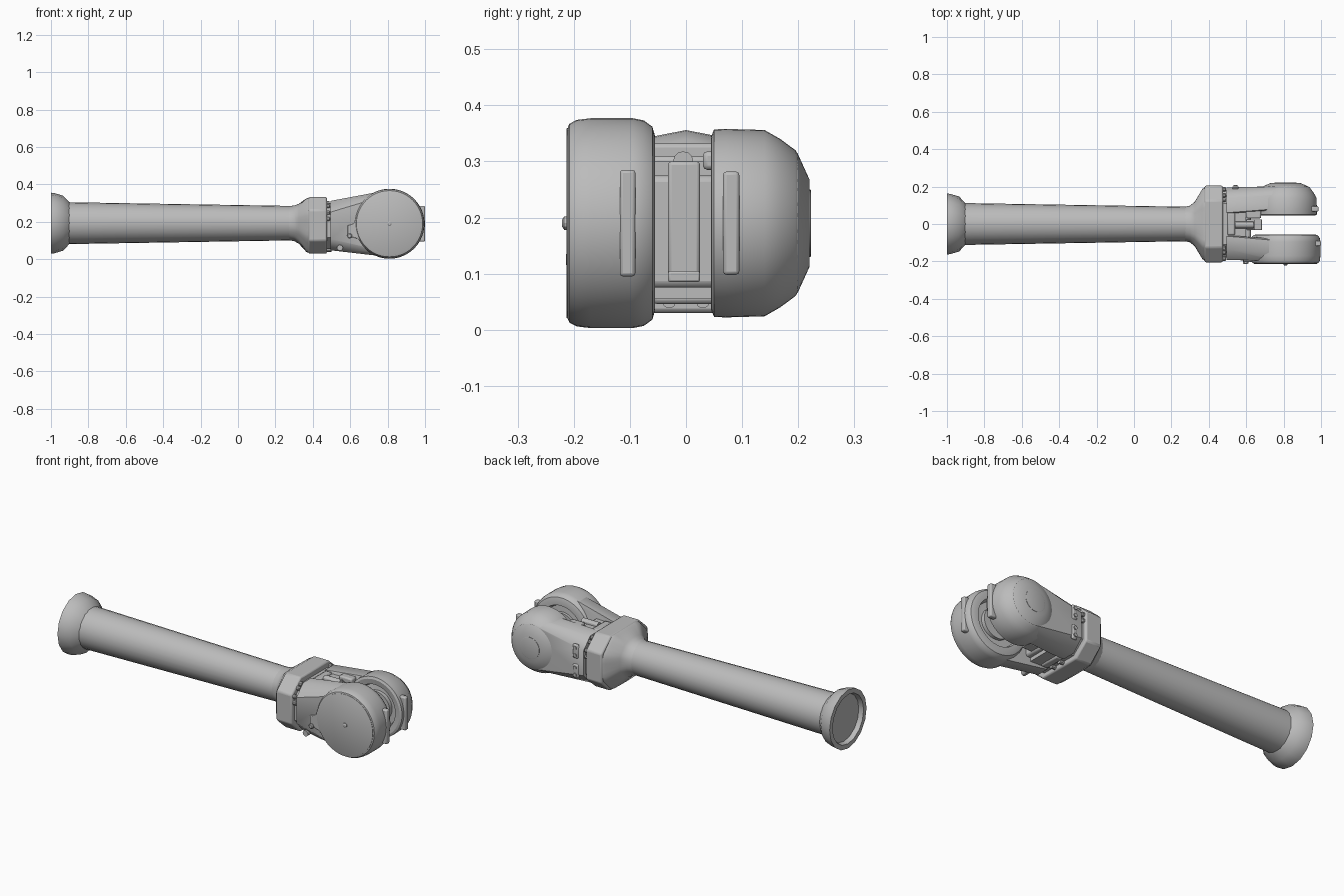
import bpy, bmesh, math
from mathutils import Vector, Matrix

if "Cube" in bpy.data.objects:
    bpy.data.objects.remove(bpy.data.objects["Cube"])

grey = bpy.data.materials.new("plain_grey")
grey.use_nodes = True
grey.diffuse_color = (0.5, 0.5, 0.5, 1)
grey.node_tree.nodes["Principled BSDF"].inputs["Base Color"].default_value = (0.5, 0.5, 0.5, 1)

ZC = 0.193            # height of the tube axis
PIVOT = (0.81, 0.19)  # x, z of the fork axis


def finish(name, bm, angle=30, bevel=0):
    bmesh.ops.remove_doubles(bm, verts=bm.verts, dist=0.0002)
    bmesh.ops.recalc_face_normals(bm, faces=bm.faces)
    mesh = bpy.data.meshes.new(name)
    bm.to_mesh(mesh)
    bm.free()
    mesh.materials.append(grey)
    ob = bpy.data.objects.new(name, mesh)
    bpy.context.collection.objects.link(ob)
    if bevel:
        mod = ob.modifiers.new("soft_edges", 'BEVEL')
        mod.width, mod.segments, mod.limit_method = bevel, 2, 'ANGLE'
    bpy.ops.object.select_all(action='DESELECT')
    ob.select_set(True)
    bpy.context.view_layer.objects.active = ob
    bpy.ops.object.shade_smooth_by_angle(angle=math.radians(angle))
    return ob


def loft(bm, rings):
    """Skin a list of point rings and cap both ends."""
    loops = [[bm.verts.new(p) for p in ring] for ring in rings]
    for a, b in zip(loops, loops[1:]):
        for i in range(len(a)):
            j = (i + 1) % len(a)
            bm.faces.new((a[i], a[j], b[j], b[i]))
    bm.faces.new(loops[0])
    bm.faces.new(loops[-1])


def circle(axis, centre, r, n):
    pts = []
    for k in range(n):
        a = math.tau * k / n
        u, v = r * math.cos(a), r * math.sin(a)
        offset = Vector((0, u, v)) if axis == 'X' else Vector((u, 0, v))
        pts.append(Vector(centre) + offset)
    return pts


def lathe(name, axis, centre, profile, n=32, angle=30):
    """profile is a list of (radius, position along the axis)."""
    bm = bmesh.new()
    step = Vector((1, 0, 0)) if axis == 'X' else Vector((0, 1, 0))
    loft(bm, [circle(axis, Vector(centre) + step * t, r, n) for r, t in profile])
    return finish(name, bm, angle)


def box(name, lo, hi, bevel=0.0):
    bm = bmesh.new()
    lo, hi = Vector(lo), Vector(hi)
    bmesh.ops.create_cube(bm, size=1, matrix=Matrix.Translation((lo + hi) / 2)
                          @ Matrix.Diagonal((*(hi - lo), 1)))
    return finish(name, bm, 35, bevel)


def octagon(x, hy, z0, z1, cy, cz):
    """Rectangle across the tube with cut corners."""
    return [Vector((x, y, z)) for y, z in (
        (hy, z0 + cz), (hy, z1 - cz), (hy - cy, z1), (cy - hy, z1),
        (-hy, z1 - cz), (-hy, z0 + cz), (cy - hy, z0), (hy - cy, z0))]


# Tube with its flared, hollow end
lathe("end_flare", 'X', (0, 0, ZC), [
    (0.13, -0.975), (0.137, -1), (0.163, -1), (0.161, -0.982),
    (0.147, -0.935), (0.112, -0.902), (0.1, -0.89)], 16, 35)
lathe("tube", 'X', (0, 0, ZC), [(0.112, -0.91), (0.111, -0.85), (0.092, 0.29), (0.09, 0.33)], 24)

# Neck that blends from the round tube to the cut-corner shoulder
def neck_ring(x, blend, n=48):
    ring = []
    for k in range(n):
        a = math.tau * k / n
        c, s = abs(math.cos(a)), abs(math.sin(a))
        r = min(0.2 / max(c, 1e-5), 0.15 / max(s, 1e-5), 0.27 / (c + s))
        r = 0.091 * (1 - blend) + r * blend
        z = ZC * (1 - blend) + 0.181 * blend
        ring.append(Vector((x, r * math.cos(a), z + r * math.sin(a))))
    return ring

bm = bmesh.new()
loft(bm, [neck_ring(x, b) for x, b in
          ((0.27, 0), (0.3, 0.07), (0.325, 0.26), (0.365, 0.88), (0.385, 1))])
finish("neck", bm, 40)

# Shoulder flange and the clamped body behind the fork
bm = bmesh.new()
loft(bm, [octagon(x, 0.205, 0.03, 0.333, 0.08, 0.07) for x in (0.378, 0.475)])
finish("shoulder_flange", bm, 30, 0.008)
bm = bmesh.new()
loft(bm, [octagon(0.46, 0.18, 0.055, 0.3, 0.07, 0.06),
          octagon(0.6, 0.18, 0.055, 0.3, 0.07, 0.06)])
finish("fork_body", bm)

# Fork arms: tapered hulls running out to the round drums
def arm(name, y_in, y_out, y_drum_in, y_drum_out, radius, z0, z1):
    bm = bmesh.new()
    mid, cut = y_out * 0.7, 0.06
    for x in (0.495, 0.56):
        for y, a, b in ((y_in, z0, z1), (mid, z0, z1), (y_out, z0 + cut, z1 - cut)):
            bm.verts.new((x, y, a))
            bm.verts.new((x, y, b))
    for y, r in ((y_drum_in, radius), (y_drum_out * 0.8, radius), (y_drum_out, radius * 0.85)):
        for p in circle('Y', (PIVOT[0], y, PIVOT[1]), r, 32):
            bm.verts.new(p)
    hull = bmesh.ops.convex_hull(bm, input=bm.verts)
    bmesh.ops.delete(bm, geom=list({v for v in hull["geom_interior"]
                                    if isinstance(v, bmesh.types.BMVert)}), context='VERTS')
    bmesh.ops.dissolve_limit(bm, angle_limit=0.01, verts=bm.verts, edges=bm.edges)
    finish(name, bm, 35)

arm("front_arm", -0.065, -0.192, -0.09, -0.196, 0.178, 0.048, 0.312)
arm("back_arm", 0.06, 0.195, 0.085, 0.2, 0.145, 0.05, 0.31)

hub = (PIVOT[0], 0, PIVOT[1])
lathe("front_drum", 'Y', hub, [
    (0.12, -0.085), (0.13, -0.055), (0.155, -0.055), (0.172, -0.06), (0.183, -0.075),
    (0.187, -0.095), (0.187, -0.17), (0.184, -0.195), (0.177, -0.208), (0.172, -0.21)], 48)
lathe("back_drum", 'Y', hub, [
    (0.115, 0.08), (0.125, 0.05), (0.155, 0.045), (0.167, 0.05), (0.168, 0.07),
    (0.166, 0.14), (0.15, 0.168), (0.13, 0.195), (0.122, 0.2), (0.078, 0.22)], 48)
lathe("back_cap", 'Y', hub, [(0.06, 0.215), (0.06, 0.222), (0.057, 0.223)], 32)
lathe("front_cover", 'Y', hub, [(0.17, -0.205), (0.17, -0.212), (0.168, -0.213)], 48)
lathe("cover_screw", 'Y', hub, [(0.012, -0.205), (0.012, -0.217), (0.006, -0.221)], 12)
for side, y in (("front", -0.075), ("back", 0.07)):
    lathe(side + "_inner_ring", 'Y', (hub[0], y, hub[2]),
          [(0.085, -0.012), (0.085, 0.012)], 32)

# Cover tongue reaching back along the front arm
bm = bmesh.new()
loft(bm, [[Vector((x, y, z)) for x, z in
           ((0.78, 0.355), (0.7, 0.325), (0.64, 0.25), (0.62, 0.19), (0.585, 0.18),
            (0.585, 0.125), (0.64, 0.11), (0.7, 0.06), (0.78, 0.025))] for y in (-0.17, -0.204)])
finish("cover_tongue", bm, 30, 0.004)

# Stop ribs on the fork tips
box("front_stop_rib", (0.96, -0.118, 0.095), (1.0, -0.09, 0.285), 0.006)
box("back_stop_rib", (0.94, 0.066, 0.098), (0.986, 0.095, 0.282), 0.006)

# Web between the arms, with a centre column and bottom bracket
box("web", (0.55, -0.09, 0.075), (0.625, 0.09, 0.275), 0.012)
box("centre_column", (0.6, -0.032, 0.09), (0.645, 0.025, 0.3), 0.006)
box("web_shelf", (0.6, -0.032, 0.085), (0.685, 0.025, 0.105), 0.004)
lathe("column_pin", 'X', (0, -0.005, 0.3), [(0.018, 0.54), (0.018, 0.64)], 12)

# Clamp bolts around the shoulder
for side in (-1, 1):
    for z in (0.215, 0.25, 0.285):
        lathe("clamp_bolt", 'X', (0, side * (0.185 - max(0, z - 0.25) * 0.9), z),
              [(0.012, 0.47), (0.012, 0.488), (0.008, 0.492)], 10)
    for z in (0.09, 0.3):
        lathe("corner_bolt", 'X', (0, side * 0.13, z), [(0.013, 0.47), (0.013, 0.49)], 10)
    lathe("lower_bolt", 'X', (0, side * 0.03, 0.05), [(0.012, 0.47), (0.012, 0.5)], 10)

# Oblong bolt pads on the back arm, top and bottom
for z in (0.235, 0.125):
    box("back_pad", (0.525, 0.185, z - 0.04), (0.56, 0.203, z + 0.04), 0.012)
    for dz in (-0.02, 0.02):
        lathe("pad_bolt", 'Y', (0.5425, 0, z + dz), [(0.01, 0.2), (0.01, 0.208)], 10)
for name, z in (("top_pad", 0.29), ("bottom_pad", 0.046)):
    box(name, (0.5, -0.06, z), (0.54, 0.06, z + 0.02), 0.008)
box("top_rail", (0.6, 0.03, 0.285), (0.68, 0.075, 0.318), 0.008)

# Front knobs and the marker on the shoulder neck
lathe("arm_knob", 'Y', (0.597, 0, 0.125), [(0.014, -0.19), (0.014, -0.21), (0.009, -0.214)], 12)
lathe("arm_plug", 'Y', (0.545, 0, 0.062), [(0.016, -0.12), (0.016, -0.185)], 12)
